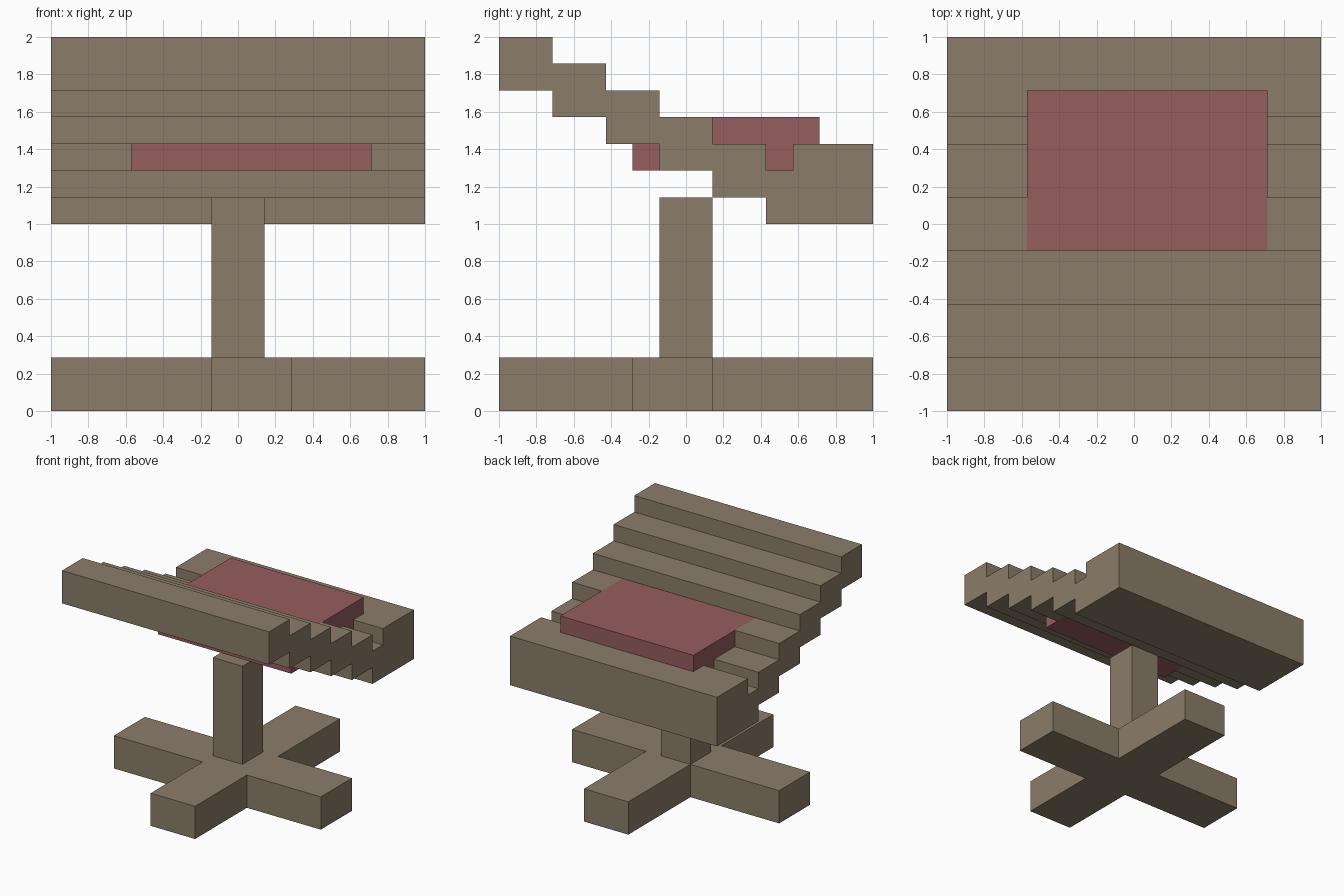
import bpy, bmesh
from mathutils import Vector

U = 1 / 7  # size of one block

cube = bpy.data.objects.get("Cube")
if cube:
    bpy.data.objects.remove(cube, do_unlink=True)


def make_material(name, colour):
    mat = bpy.data.materials.new(name)
    mat.use_nodes = True
    mat.diffuse_color = (*colour, 1)
    mat.node_tree.nodes["Principled BSDF"].inputs["Base Color"].default_value = (*colour, 1)
    return mat


def extrude_profile(name, points, start, end, axis, mat):
    """Sweep a flat outline along x or z; all sizes are in blocks."""
    bm = bmesh.new()
    place = (lambda a, b: (start, a, b)) if axis == "x" else (lambda a, b: (a, b, start))
    face = bm.faces.new([bm.verts.new(place(a, b)) for a, b in points])
    step = Vector((end - start, 0, 0)) if axis == "x" else Vector((0, 0, end - start))
    result = bmesh.ops.extrude_face_region(bm, geom=[face], use_keep_orig=True)
    moved = [v for v in result["geom"] if isinstance(v, bmesh.types.BMVert)]
    bmesh.ops.translate(bm, verts=moved, vec=step)
    bmesh.ops.recalc_face_normals(bm, faces=bm.faces)
    mesh = bpy.data.meshes.new(name)
    bm.to_mesh(mesh)
    bm.free()
    mesh.materials.append(mat)
    obj = bpy.data.objects.new(name, mesh)
    bpy.context.collection.objects.link(obj)
    obj.scale = (U, U, U)
    return obj


wood = make_material("grey brown", (0.258, 0.206, 0.141))
red = make_material("dusty red", (0.310, 0.110, 0.115))

# Cross-shaped foot
cross = [(-1, -7), (2, -7), (2, -2), (7, -2), (7, 1), (2, 1),
         (2, 7), (-1, 7), (-1, 1), (-7, 1), (-7, -2), (-1, -2)]
extrude_profile("cross_foot", cross, 0, 2, "z", wood)

# Square post
square = [(-1, -1), (1, -1), (1, 1), (-1, 1)]
extrude_profile("post", square, 2, 8, "z", wood)

# Stepped top: stairs down, a groove, then the thick rear block
upper, lower = [], []
for i in range(5):
    y, z = -7 + 2 * i, 14 - i
    upper += [(y, z), (y + 2, z)]
    lower += [(y, z - 2), (y + 2, z - 2)]
rear = [(3, 9), (4, 9), (4, 10), (7, 10), (7, 7), (3, 7)]
top = extrude_profile("stepped_top", upper + rear + lower[::-1], -7, 7, "x", wood)

# Two-layer cushion let into the steps
pad = [(-2, 9), (4, 9), (4, 10), (5, 10), (5, 11), (-1, 11), (-1, 10), (-2, 10)]
cushion = extrude_profile("cushion", pad, -4, 5, "x", red)

# Recess for the cushion
bpy.context.view_layer.update()
cut = top.modifiers.new("cushion_recess", "BOOLEAN")
cut.operation = "DIFFERENCE"
cut.solver = "EXACT"
cut.object = cushion
bpy.context.view_layer.objects.active = top
bpy.ops.object.modifier_apply(modifier=cut.name)
